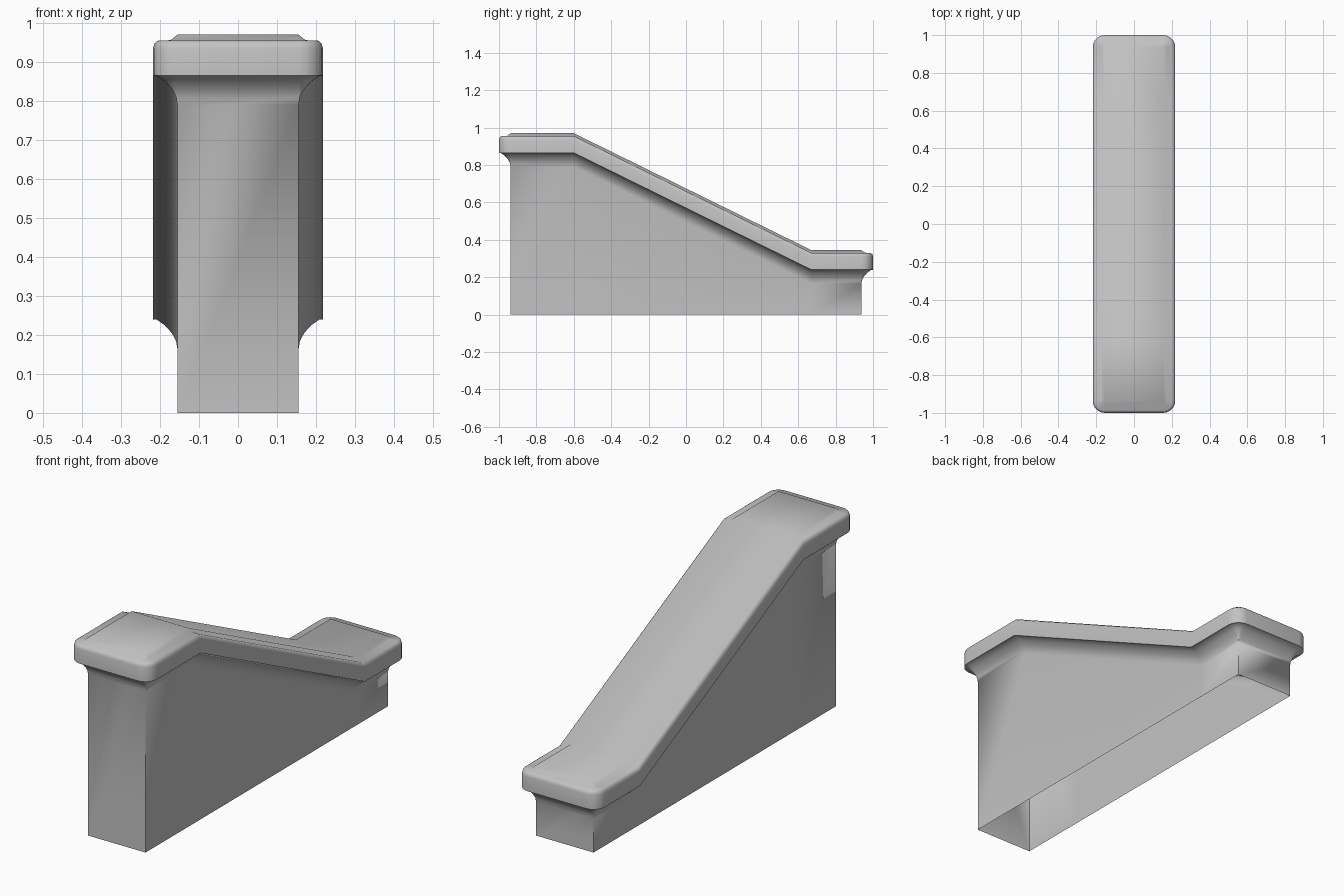
import bpy, bmesh, math

cube = bpy.data.objects.get("Cube")
if cube:
    bpy.data.objects.remove(cube, do_unlink=True)

HALF_X, HALF_Y, RADIUS = 0.218, 1.0, 0.0625
BREAKS = (-0.6, 0.67)       # where the slope starts and ends
HIGH, LOW = 0.865, 0.24     # coping underside at each end
ARC = 6

stone = bpy.data.materials.new("grey stone")
stone.use_nodes = True
colour = (0.55, 0.55, 0.55, 1)
stone.diffuse_color = colour
bsdf = stone.node_tree.nodes["Principled BSDF"]
bsdf.inputs["Base Color"].default_value = colour
bsdf.inputs["Roughness"].default_value = 0.8


def rail(y):
    """Height of the coping underside along the wall."""
    t = (y - BREAKS[0]) / (BREAKS[1] - BREAKS[0])
    return HIGH + (LOW - HIGH) * min(max(t, 0), 1)


def outline(inset):
    """Rounded rectangle with extra points at the slope breaks."""
    r = max(RADIUS - inset, 0)
    cx, cy = HALF_X - inset - r, HALF_Y - inset - r

    def corner(sx, sy, start):
        angles = [math.radians(start + 90 * i / (ARC - 1)) for i in range(ARC)]
        return [(sx * cx + r * math.cos(a), sy * cy + r * math.sin(a)) for a in angles]

    hx = HALF_X - inset
    return ([(hx, BREAKS[0]), (hx, BREAKS[1])]
            + corner(1, 1, 0) + corner(-1, 1, 90)
            + [(-hx, BREAKS[1]), (-hx, BREAKS[0])]
            + corner(-1, -1, 180) + corner(1, -1, 270))


def loft(name, profile, closed_top=False):
    """Sweep (inset, offset) rings along the rail; offset None means the ground."""
    bm = bmesh.new()
    rings = []
    for inset, off in profile:
        rings.append([bm.verts.new((x, y, 0 if off is None else rail(y) + off))
                      for x, y in outline(inset)])
    n = len(rings[0])
    for a, b in zip(rings, rings[1:]):
        for i in range(n):
            j = (i + 1) % n
            bm.faces.new((a[i], a[j], b[j], b[i]))
    if closed_top:
        top, k = rings[-1], 2 + 2 * ARC
        bm.faces.new((top[0], top[1], top[k], top[k + 1]))
        bm.faces.new(top[1:k + 1])
        bm.faces.new(top[k + 1:] + top[:1])
    bmesh.ops.remove_doubles(bm, verts=bm.verts[:], dist=0.0003)
    mesh = bpy.data.meshes.new(name)
    bm.to_mesh(mesh)
    bm.free()
    mesh.materials.append(stone)
    obj = bpy.data.objects.new(name, mesh)
    bpy.context.collection.objects.link(obj)
    bpy.ops.object.select_all(action="DESELECT")
    obj.select_set(True)
    bpy.context.view_layer.objects.active = obj
    bpy.ops.object.shade_smooth_by_angle(angle=math.radians(50))


# Wall, open underneath, flaring out through a cove to the coping
loft("wall", [(RADIUS, None), (RADIUS, -0.075), (0.059, -0.055), (0.048, -0.035),
              (0.03, -0.015), (0.01, -0.001), (0, 0)])

# Coping with a rounded rim and a slightly raised top
loft("coping", [(0, 0), (0, 0.07), (0.004, 0.083), (0.013, 0.09),
                (0.045, 0.091), (RADIUS, 0.105)], closed_top=True)
